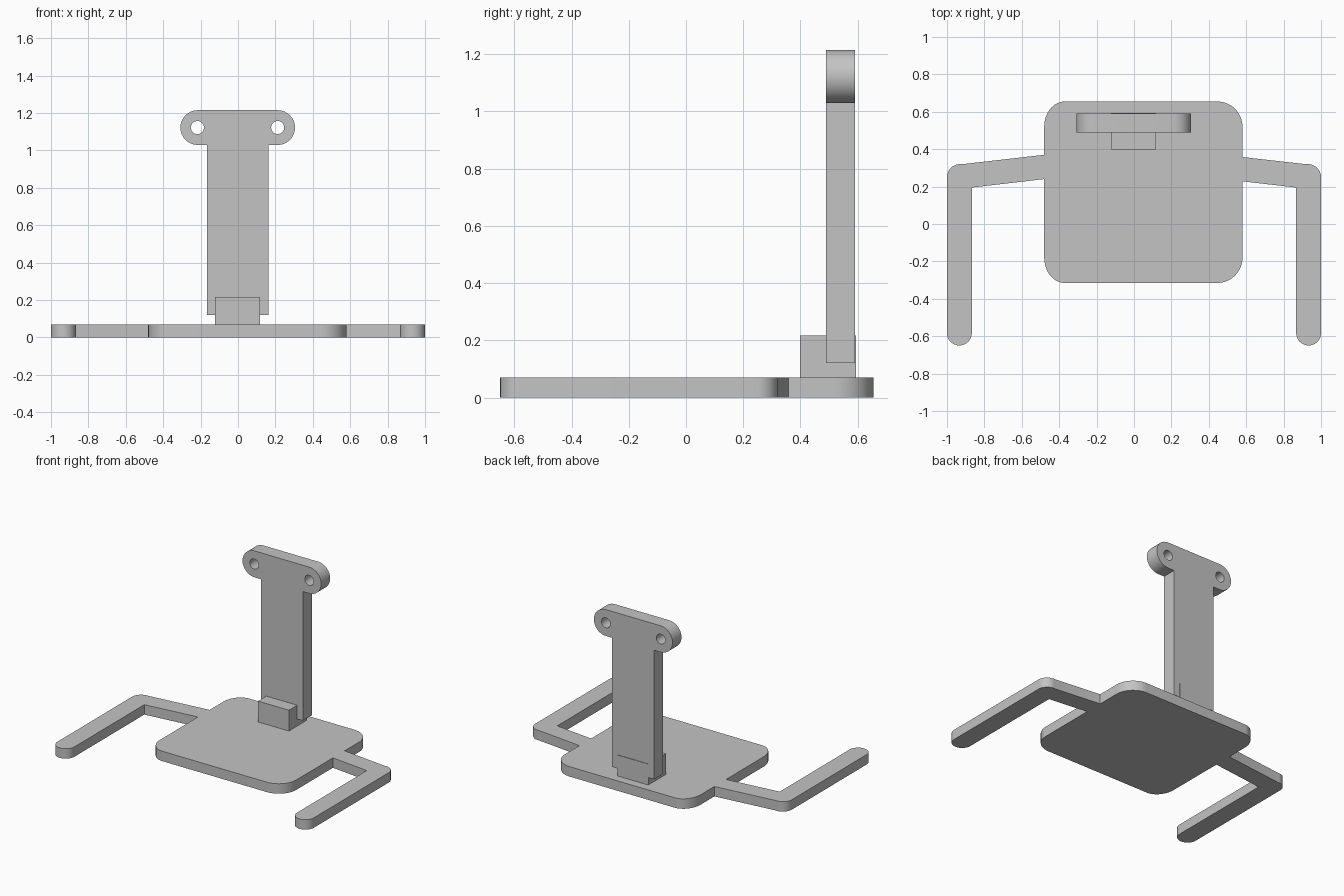
import bpy, bmesh
from math import sin, cos, radians
from mathutils import Vector

cube = bpy.data.objects.get("Cube")
if cube:
    bpy.data.objects.remove(cube, do_unlink=True)

grey = bpy.data.materials.new("plain_grey")
grey.use_nodes = True
color = (0.55, 0.55, 0.55, 1)
grey.diffuse_color = color
grey.node_tree.nodes["Principled BSDF"].inputs["Base Color"].default_value = color


def arc(cx, cy, rx, ry, start, end, steps=16):
    """Points along an elliptic arc, angles in degrees."""
    angles = [radians(start + (end - start) * i / steps) for i in range(steps + 1)]
    return [(cx + rx * cos(a), cy + ry * sin(a)) for a in angles]


def prism(name, loops, low, high, upright=False):
    """Extrude an outline, with optional hole loops, along z (or y if upright)."""
    def place(u, v, w):
        return Vector((u, w, v)) if upright else Vector((u, v, w))

    bm = bmesh.new()
    edges = []
    for loop in loops:
        verts = [bm.verts.new(place(u, v, low)) for u, v in loop]
        edges += [bm.edges.new((a, b)) for a, b in zip(verts, verts[1:] + verts[:1])]
    bmesh.ops.triangle_fill(bm, edges=edges, use_beauty=True, use_dissolve=False)
    result = bmesh.ops.extrude_face_region(bm, geom=bm.faces[:], use_keep_orig=True)
    moved = [g for g in result["geom"] if isinstance(g, bmesh.types.BMVert)]
    bmesh.ops.translate(bm, verts=moved, vec=place(0, 0, high - low))
    bmesh.ops.recalc_face_normals(bm, faces=bm.faces[:])
    mesh = bpy.data.meshes.new(name)
    bm.to_mesh(mesh)
    bm.free()
    mesh.materials.append(grey)
    obj = bpy.data.objects.new(name, mesh)
    bpy.context.collection.objects.link(obj)
    bpy.ops.object.select_all(action="DESELECT")
    obj.select_set(True)
    bpy.context.view_layer.objects.active = obj
    bpy.ops.object.shade_smooth_by_angle(angle=radians(30))
    return obj


def arm(root_x, root_low, root_high):
    """Bent side arm on +x, from its lower root round to its upper root."""
    return ([(root_x, root_low), (0.867, 0.195)]
            + arc(0.9335, -0.583, 0.0665, 0.0665, 180, 360)
            + arc(0.93, 0.25, 0.07, 0.07, 0, 97)
            + [(root_x, root_high)])


def mirrored(points):
    return [(-x, y) for x, y in reversed(points)]


# Base plate with rounded corners and both arms in one outline
base = (arc(0.445, -0.18, 0.135, 0.135, -90, 0)
        + arm(0.58, 0.228, 0.358)
        + arc(0.445, 0.52, 0.135, 0.135, 0, 90)
        + arc(-0.37, 0.52, 0.11, 0.135, 90, 180)
        + mirrored(arm(0.48, 0.24, 0.37))
        + arc(-0.37, -0.18, 0.11, 0.135, 180, 270))
prism("base_plate_with_arms", [base], 0, 0.07)

# Upright post with a rounded crossbar and two bolt holes
bar_z, bar_r = 1.122, 0.093
post = (arc(0.212, bar_z, bar_r, bar_r, -90, 90)
        + arc(-0.215, bar_z, bar_r, bar_r, 90, 270)
        + [(-0.165, bar_z - bar_r), (-0.165, 0.12), (0.162, 0.12), (0.162, bar_z - bar_r)])
holes = [arc(x, bar_z, 0.035, 0.035, 0, 345, 23) for x in (-0.217, 0.212)]
prism("post_with_crossbar", [post] + holes, 0.49, 0.59, upright=True)

# Block that holds the foot of the post
block = [(-0.122, 0.398), (0.118, 0.398), (0.118, 0.594), (-0.122, 0.594)]
prism("mounting_block", [block], 0.06, 0.217)
